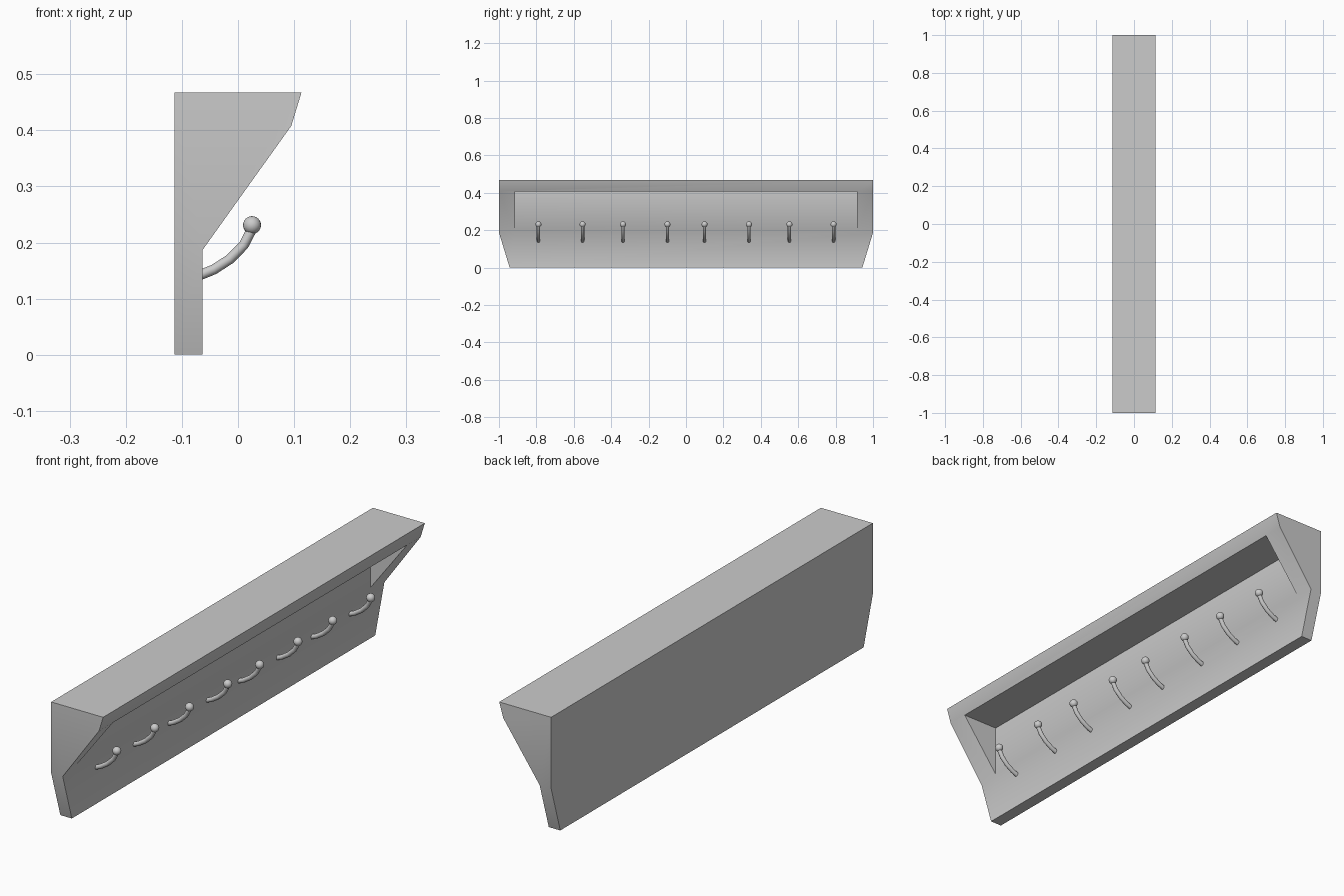
import bpy, bmesh, math

if "Cube" in bpy.data.objects:
    bpy.data.objects.remove(bpy.data.objects["Cube"])

# Shelf body: key points on one end (x, y, z), mirrored across y for the other
ends = {
    "A": (-.113, .943, 0), "B": (-.063, .943, 0),            # bottom of back board
    "C": (-.063, 1, .187), "G": (-.113, 1, .187),            # where the taper begins
    "D": (.095, 1, .408), "E": (.113, 1, .467), "F": (-.113, 1, .467),  # lip and top
    "P": (-.063, .915, .2), "Q": (.095, .915, .408), "R": (-.063, .915, .408),  # recess
}
bm = bmesh.new()
right = {k: bm.verts.new(p) for k, p in ends.items()}
left = {k: bm.verts.new((x, -y, z)) for k, (x, y, z) in ends.items()}

# Faces belonging to each end
for side in (right, left):
    for loop in ("ABCG", "GCDEF", "DCPQ", "PQR"):
        bm.faces.new([side[k] for k in loop])

# Faces spanning end to end: bottom, board front, recess top, lip, top, back
for loop in ("AB", "BCPR", "RQ", "QDE", "EF", "FGA"):
    bm.faces.new([right[k] for k in loop] + [left[k] for k in reversed(loop)])
bmesh.ops.recalc_face_normals(bm, faces=bm.faces)

mesh = bpy.data.meshes.new("shelf_body")
bm.to_mesh(mesh)
bm.free()
body = bpy.data.objects.new("shelf_body", mesh)
bpy.context.collection.objects.link(body)
bpy.context.view_layer.objects.active = body
body.select_set(True)
bpy.ops.object.shade_smooth_by_angle(angle=math.radians(40))

# Curved peg path in x, z
path = [(-.07, .141), (-.043, .152), (-.015, .17), (.01, .195), (.024, .222)]


def add_hook(y):
    curve = bpy.data.curves.new("hook_arm", "CURVE")
    curve.dimensions = "3D"
    curve.bevel_depth = .009
    curve.bevel_resolution = 4
    curve.use_fill_caps = True
    spline = curve.splines.new("POLY")
    spline.points.add(len(path) - 1)
    for point, (x, z) in zip(spline.points, path):
        point.co = (x, y, z, 1)
    spline.use_smooth = True
    arm = bpy.data.objects.new("hook_arm", curve)
    bpy.context.collection.objects.link(arm)
    # Round knob on the tip
    bpy.ops.mesh.primitive_uv_sphere_add(segments=20, ring_count=12, radius=.016,
                                         location=(.025, y, .231))
    bpy.context.object.name = "hook_knob"
    bpy.ops.object.shade_smooth()


# Eight hooks in mirrored pairs
for y in (.099, .337, .553, .789):
    add_hook(y)
    add_hook(-y)
